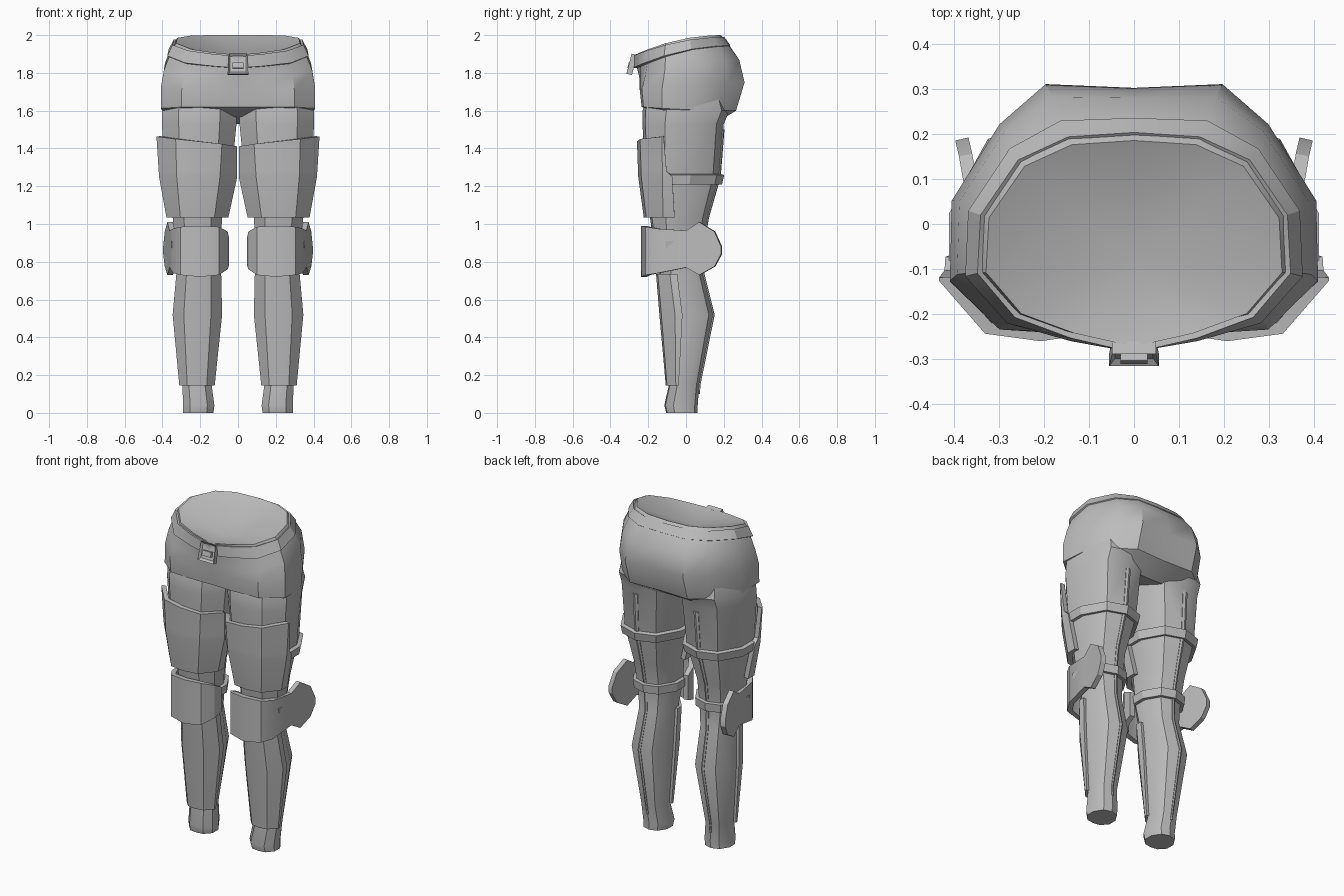
import bpy, bmesh, math
from mathutils import Matrix, Vector

cube = bpy.data.objects.get("Cube")
if cube:
    bpy.data.objects.remove(cube)

grey = bpy.data.materials.new("plain_grey")
grey.use_nodes = True
grey.diffuse_color = (0.5, 0.5, 0.5, 1)
grey.node_tree.nodes["Principled BSDF"].inputs["Base Color"].default_value = (0.5, 0.5, 0.5, 1)


def finish(name, bm, thick=0, mirror=False, angle=30):
    """Turn a bmesh into a named object, thicken and mirror it, then shade it."""
    mesh = bpy.data.meshes.new(name)
    bm.to_mesh(mesh)
    bm.free()
    ob = bpy.data.objects.new(name, mesh)
    bpy.context.collection.objects.link(ob)
    mesh.materials.append(grey)
    if thick:
        mod = ob.modifiers.new("thickness", 'SOLIDIFY')
        mod.thickness, mod.offset = thick, -1
    if mirror:
        ob.modifiers.new("both_sides", 'MIRROR').use_mirror_merge = False
    bpy.ops.object.select_all(action='DESELECT')
    ob.select_set(True)
    bpy.context.view_layer.objects.active = ob
    for mod in list(ob.modifiers):
        bpy.ops.object.modifier_apply(modifier=mod.name)
    bpy.ops.object.shade_smooth_by_angle(angle=math.radians(angle))
    return ob


def skin(rows, closed=False):
    """Sheet through rows of points listed from bottom to top."""
    bm = bmesh.new()
    vs = [[bm.verts.new(p) for p in row] for row in rows]
    n = len(rows[0])
    for low, high in zip(vs, vs[1:]):
        for i in range(n if closed else n - 1):
            j = (i + 1) % n
            bm.faces.new((low[i], low[j], high[j], high[i]))
    return bm, vs


# Pelvis cross-sections: half outlines from front to back, at waist and hip
WAIST = [(0, -1), (.4, -.87), (.76, -.68), (1, -.28), (.98, .25), (.74, .75), (.42, .96), (0, 1)]
HIP = [(0, -.98), (.3, -1), (.73, -.96), (1, -.57), (.99, .07), (.73, .68), (.48, 1), (0, .97)]


def hip_ring(blend, rx, front, back, z_front, z_back):
    half = [Vector(a).lerp(Vector(b), blend) for a, b in zip(WAIST, HIP)]
    ring = half + [Vector((-p.x, p.y)) for p in half[-2:0:-1]]
    mid, ry = (front + back) / 2, (back - front) / 2
    return [(p.x * rx, mid + p.y * ry,
             z_back - (z_back - z_front) * ((1 - p.y) / 2) ** 2) for p in ring]


# Pelvis with dished waist opening
bm, rings = skin([
    hip_ring(1, .33, -.13, .15, 1.57, 1.53),
    hip_ring(1, .408, -.235, .265, 1.62, 1.60),
    hip_ring(1, .408, -.245, .31, 1.71, 1.75),
    hip_ring(.7, .392, -.25, .285, 1.77, 1.87),
    hip_ring(.3, .36, -.262, .225, 1.83, 1.955),
    hip_ring(0, .328, -.272, .185, 1.895, 2.0)], True)
bm.faces.new(rings[0][::-1])
centre = bm.verts.new((0, -.08, 1.87))
for a, b in zip(rings[-1], rings[-1][1:] + rings[-1][:1]):
    bm.faces.new((a, b, centre))
finish("pelvis", bm, angle=35)

# Belt
bm, rings = skin([hip_ring(.25, .374, -.285, .237, 1.825, 1.945),
                  hip_ring(0, .347, -.285, .203, 1.888, 1.99)], True)
finish("belt", bm, thick=.022)

# Buckle: recessed frame with a prong
bm = bmesh.new()
tilt = Matrix.Translation((0, -.287, 1.845)) @ Matrix.Rotation(-.25, 4, 'X')
bmesh.ops.create_cube(bm, size=1, matrix=Matrix.Diagonal((.11, .03, .11, 1)))
front = [f for f in bm.faces if f.normal.y < -.9]
bmesh.ops.inset_individual(bm, faces=front, thickness=.018, depth=-.014)
bmesh.ops.create_cube(bm, size=1, matrix=Matrix.Translation((0, -.008, -.008))
                      @ Matrix.Diagonal((.06, .02, .03, 1)))
for v in bm.verts:
    if v.co.z > .05:
        v.co.x *= .88
bm.transform(tilt)
finish("buckle", bm)

# Left leg: height, inner x, outer x, front y, back y
LEG = [(0, .13, .29, -.105, .06), (.04, .125, .29, -.115, .062), (.15, .14, .295, -.09, .07),
       (.52, .10, .33, -.125, .145), (.74, .105, .31, -.143, .09), (.88, .09, .33, -.17, .09),
       (1.03, .085, .345, -.19, .115), (1.25, .035, .385, -.22, .178),
       (1.53, .008, .403, -.23, .2), (1.6, .006, .403, -.23, .23), (1.7, .03, .38, -.2, .2)]
SECTION = [(0, -1), (.55, -.93), (1, -.45), (1, .2), (.6, .82), (0, 1),
           (-.6, .82), (-1, .2), (-1, -.45), (-.55, -.93)]


def leg_point(z, i, grow=0):
    """Point on the leg at a height and a place around the section."""
    for a, b in zip(LEG, LEG[1:]):
        if z <= b[0]:
            t = (z - a[0]) / (b[0] - a[0])
            x0, x1, y0, y1 = (p + (q - p) * t for p, q in zip(a[1:], b[1:]))
            break
    k = math.floor(i)
    p = Vector(SECTION[k % 10]).lerp(Vector(SECTION[(k + 1) % 10]), i - k)
    x = (x0 + x1) / 2 + p.x * ((x1 - x0) / 2 + grow)
    return (max(x, .004), (y0 + y1) / 2 + p.y * ((y1 - y0) / 2 + grow), z)


bm, rings = skin([[leg_point(r[0], i) for i in range(10)] for r in LEG], True)
bm.faces.new(rings[0][::-1])
finish("legs", bm, mirror=True, angle=35)


def wrap(name, heights, spots, grow, thick, slope=0):
    """Plate or strap that follows the leg; slope lifts its outer top corner."""
    rows = []
    for z, edge in heights:
        lift = slope if z == heights[-1][0] else 0
        places = [-edge, *spots, edge] if edge else spots
        rows.append([leg_point(z + lift * i, i, grow) for i in places])
    bm, _ = skin(rows)
    return finish(name, bm, thick=thick, mirror=True, angle=28)


FRONT = (-2, -1, 0, 1, 2)
wrap("thigh_plates", [(1.035, 2.5), (1.25, 2.35), (1.28, 2.15), (1.437, 2.05)],
     FRONT, .033, .028, .013)
wrap("shin_plates", [(.145, 2.25), (.52, 2.4), (.735, 2.45)], FRONT, .016, .018)
wrap("thigh_straps", [(1.21, 0), (1.26, 0)], range(2, 9), .024, .024)
wrap("knee_straps", [(.86, 0), (.91, 0)], range(2, 9), .022, .022)

# Raised seams down the back of the legs
SEAM = (4.87, 5, 5.13)
wrap("calf_seams", [(.1, 0), (.15, 0), (.52, 0), (.74, 0), (.88, 0)], SEAM, .007, .012)
wrap("thigh_seams", [(.92, 0), (1.03, 0), (1.25, 0), (1.5, 0)], SEAM, .006, .012)

# Knee guards: each column is x, y, bottom z, top z, ending in the outer wing
KNEE = [(.048, -.09, .78, .93), (.055, -.15, .76, .96), (.10, -.215, .73, .985),
        (.2, -.237, .72, .99), (.305, -.215, .73, .985), (.345, -.15, .74, .975),
        (.362, 0, .77, .965), (.374, .07, .73, 1.01), (.388, .15, .775, .96),
        (.396, .185, .84, .88)]
bm, _ = skin([[(x, y, low + (high - low) * t) for x, y, low, high in KNEE] for t in (0, 1)])
finish("knee_guards", bm, thick=.03, mirror=True, angle=28)
